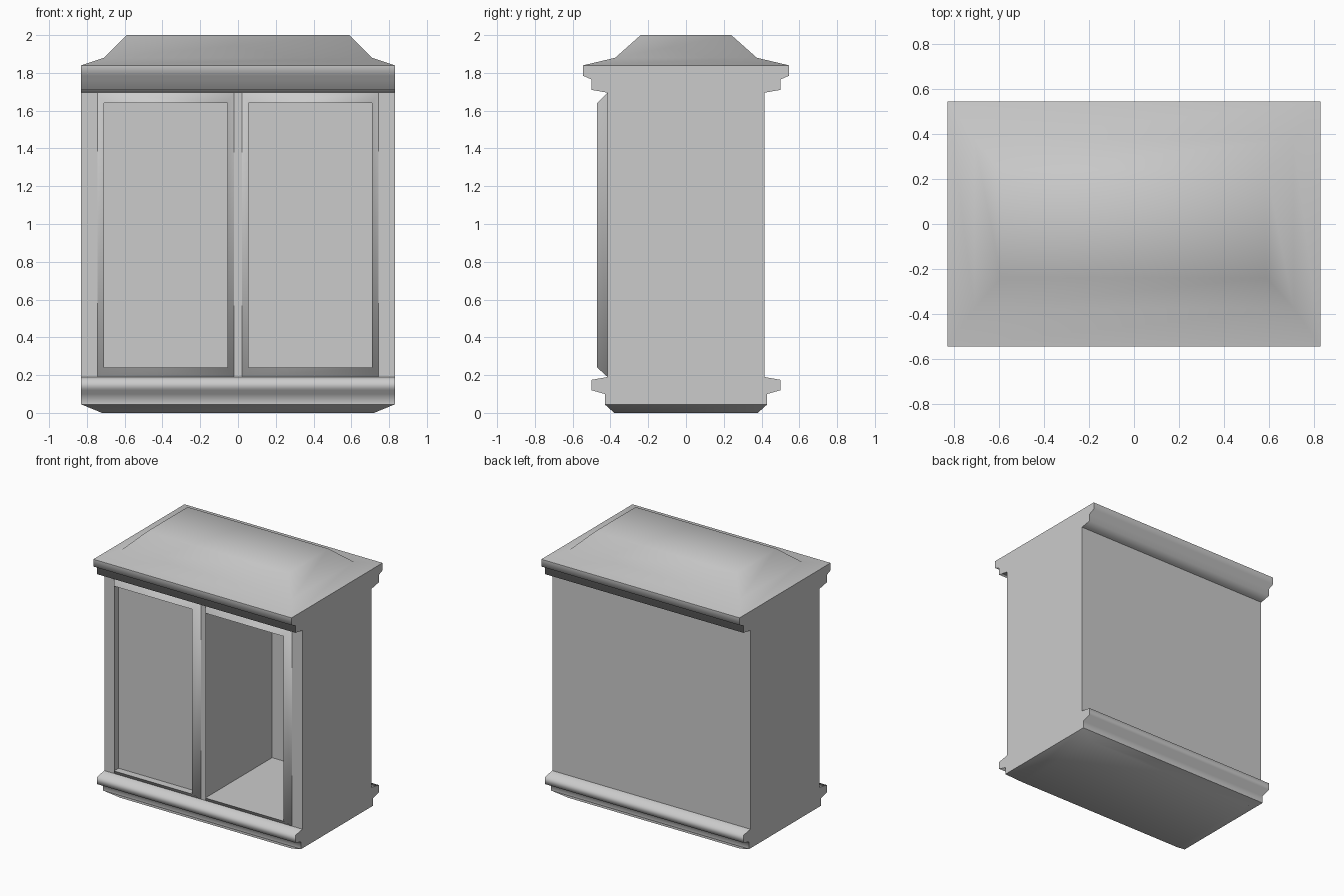
import bpy, bmesh, math

if "Cube" in bpy.data.objects:
    bpy.data.objects.remove(bpy.data.objects["Cube"])

W = 0.83                        # half width of the cabinet
X0, X1, Z0, Z1 = 0.055, 0.71, 0.24, 1.64   # compartment opening
FRONT, LIP, BACK = -0.415, -0.47, 0.33


def finish(name, bm, angle=None):
    bmesh.ops.recalc_face_normals(bm, faces=bm.faces[:])
    mesh = bpy.data.meshes.new(name)
    bm.to_mesh(mesh)
    bm.free()
    ob = bpy.data.objects.new(name, mesh)
    bpy.context.collection.objects.link(ob)
    if angle:
        bpy.ops.object.select_all(action='DESELECT')
        ob.select_set(True)
        bpy.context.view_layer.objects.active = ob
        bpy.ops.object.shade_smooth_by_angle(angle=math.radians(angle))
    return ob


def loft(name, rings, bottom=False, top=False, angle=None):
    """Stack of centred rectangles (half x, half y, z)."""
    bm = bmesh.new()
    loops = [[bm.verts.new((sx * x, sy * y, z))
              for sx, sy in ((-1, -1), (1, -1), (1, 1), (-1, 1))]
             for x, y, z in rings]
    for a, b in zip(loops, loops[1:]):
        for i in range(4):
            j = (i + 1) % 4
            bm.faces.new((a[i], a[j], b[j], b[i]))
    if bottom:
        bm.faces.new(loops[0])
    if top:
        bm.faces.new(loops[-1])
    return finish(name, bm, angle)


# plinth with moulding
loft("plinth", [(0.72, 0.38, 0), (W, 0.43, 0.045)], bottom=True, angle=80)
loft("base_moulding", [(W, 0.43, 0.045), (W, 0.43, 0.10), (W, 0.50, 0.12),
                       (W, 0.50, 0.175), (W, 0.415, 0.19)], angle=80)

# main case
case = loft("case", [(W, 0.415, 0.19), (W, 0.415, 1.70)], bottom=True, top=True)

# cornice and hipped roof
loft("cornice", [(W, 0.415, 1.695), (W, 0.50, 1.71), (W, 0.50, 1.765),
                 (W, 0.545, 1.785), (W, 0.545, 1.84)], angle=80)
loft("roof", [(W, 0.545, 1.84), (0.71, 0.375, 1.88), (0.59, 0.24, 2.0)],
     top=True, angle=80)

for side, s in (("left", -1), ("right", 1)):
    # compartment cutter
    bm = bmesh.new()
    bmesh.ops.create_cube(bm, size=1)
    for v in bm.verts:
        v.co = (s * (X1 if v.co.x > 0 else X0), BACK if v.co.y > 0 else -0.6,
                Z1 if v.co.z > 0 else Z0)
    cutter = finish(side + "_compartment_cutter", bm)
    cutter.hide_render = True
    cutter.hide_set(True)
    mod = case.modifiers.new(side + "_compartment", 'BOOLEAN')
    mod.operation = 'DIFFERENCE'
    mod.solver = 'EXACT'
    mod.object = cutter

    # raised sloping rim around the opening
    bm = bmesh.new()
    rects = [(0.02, 0.745, 0.19, 1.695, FRONT), (X0, X1, Z0, Z1, LIP),
             (X0, X1, Z0, Z1, FRONT)]
    loops = [[bm.verts.new((s * x, y, z))
              for x, z in ((a, c), (b, c), (b, d), (a, d))]
             for a, b, c, d, y in rects]
    for p, q in zip(loops, loops[1:]):
        for i in range(4):
            j = (i + 1) % 4
            bm.faces.new((p[i], p[j], q[j], q[i]))
    finish(side + "_opening_rim", bm, 80)

# apply the cuts and remove the cutters
bpy.ops.object.select_all(action='DESELECT')
case.select_set(True)
bpy.context.view_layer.objects.active = case
for mod in list(case.modifiers):
    cutter = mod.object
    bpy.ops.object.modifier_apply(modifier=mod.name)
    bpy.data.objects.remove(cutter)
